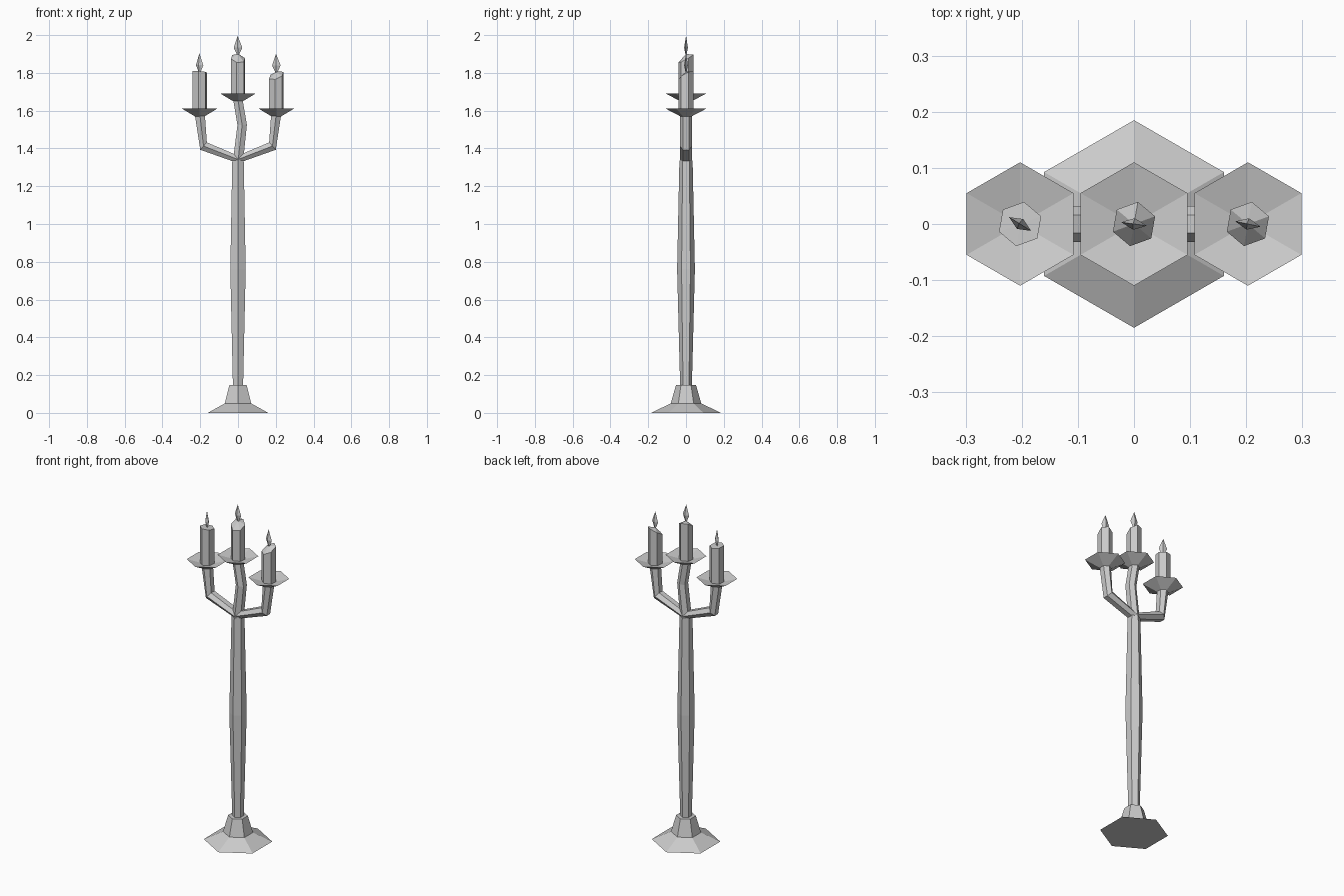
import bpy
from math import cos, sin, pi, radians

cube = bpy.data.objects.get("Cube")
if cube:
    bpy.data.objects.remove(cube, do_unlink=True)

metal = bpy.data.materials.new("light_grey")
metal.use_nodes = True
GREY = (0.6, 0.6, 0.6, 1)
metal.diffuse_color = GREY
metal.node_tree.nodes["Principled BSDF"].inputs["Base Color"].default_value = GREY


def loft(name, rings, location=(0, 0, 0), apex=None):
    """Skin a list of equal rings; close the ends, optionally with a fan to an apex."""
    n = len(rings[0])
    verts = [p for ring in rings for p in ring]
    faces = [(k * n + i, k * n + (i + 1) % n, (k + 1) * n + (i + 1) % n, (k + 1) * n + i)
             for k in range(len(rings) - 1) for i in range(n)]
    faces.append(tuple(reversed(range(n))))
    top = (len(rings) - 1) * n
    if apex:
        verts.append(apex)
        faces += [(top + i, top + (i + 1) % n, len(verts) - 1) for i in range(n)]
    else:
        faces.append(tuple(range(top, top + n)))
    mesh = bpy.data.meshes.new(name)
    mesh.from_pydata(verts, [], faces)
    mesh.materials.append(metal)
    obj = bpy.data.objects.new(name, mesh)
    obj.location = location
    bpy.context.collection.objects.link(obj)
    return obj


def hexagon(r, z, turn=90):
    return [(r * cos(radians(turn) + i * pi / 3), r * sin(radians(turn) + i * pi / 3), z)
            for i in range(6)]


def lathe(name, profile, location=(0, 0, 0)):
    return loft(name, [hexagon(r, z) for r, z in profile], location)


def arm(name, sections, side=1, depth=0.032):
    """Hexagonal arm; each section runs from an outer to an inner point in xz."""
    rings = []
    for (ox, oz), (ix, iz) in sections:
        mx, mz = (ox + ix) / 2, (oz + iz) / 2
        h = depth / 2
        ring = [(ox, -h, oz), (ox, h, oz), (mx, depth, mz),
                (ix, h, iz), (ix, -h, iz), (mx, -depth, mz)]
        ring = [(side * x, y, z) for x, y, z in ring]
        rings.append(ring if side < 0 else ring[::-1])
    return loft(name, rings)


# Stand
lathe("base", [(0.185, 0), (0.081, 0.05), (0.053, 0.148)])
lathe("pillar", [(0.031, 0.14), (0.047, 0.76), (0.035, 1.335)])

# Arms
side_arm = [((0, 1.322), (0, 1.362)), ((0.2, 1.393), (0.165, 1.432)),
            ((0.228, 1.575), (0.175, 1.575))]
arm("left_arm", side_arm, 1)
arm("right_arm", side_arm, -1)
arm("middle_arm", [((0.027, 1.33), (-0.027, 1.33)), ((0.047, 1.525), (-0.003, 1.525)),
                   ((0.025, 1.655), (-0.025, 1.655))])


# Dish, candle with a slanted top, and flame for each arm
def candle_set(label, x, z, height, slope_x, slope_y, apex, flame_turn):
    place = (x, 0, z)
    lathe(label + "_dish", [(0.03, 0), (0.11, 0.042), (0.03, 0.022)], place)
    bottom = hexagon(0.04, 0.015, 80)
    rim = [(px, py, height + slope_x * px + slope_y * py) for px, py, _ in bottom]
    loft(label + "_candle", [bottom, rim], place, (0, 0, apex))
    flame = [[(w * cos(a), 0.45 * w * sin(a), h) for a in (0, pi / 2, pi, 1.5 * pi)]
             for w, h in ((0.006, 0), (0.023, 0.037))]
    obj = loft(label + "_flame", flame, (x, 0, z + apex - 0.003), (-0.002, 0, 0.099))
    obj.rotation_euler.z = radians(flame_turn)


candle_set("left", 0.203, 1.57, 0.217, 0.3, 0.5, 0.236, -12)
candle_set("middle", 0, 1.65, 0.226, -0.15, 0.55, 0.25, -8)
candle_set("right", -0.203, 1.57, 0.236, -0.08, -0.08, 0.237, -32)
